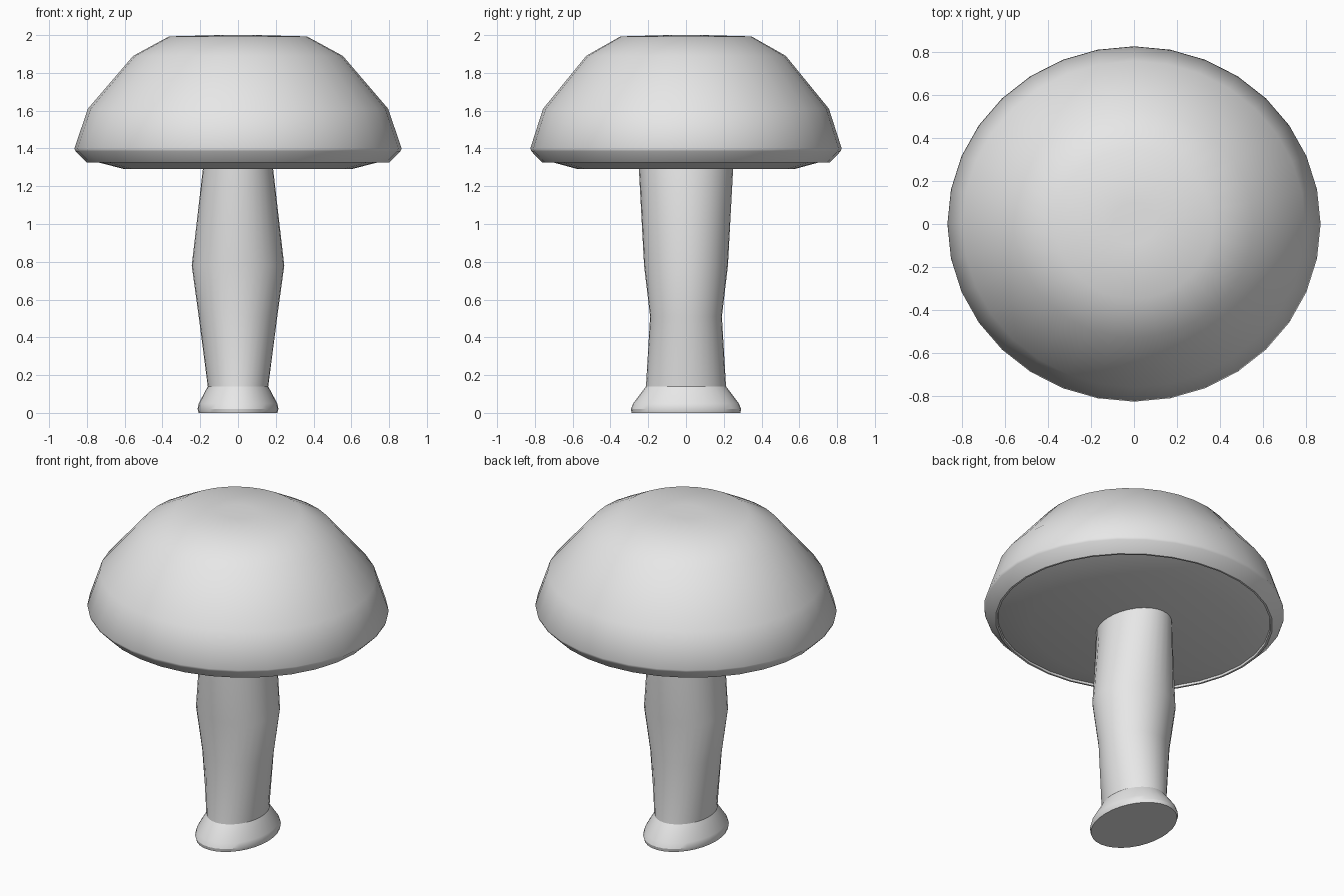
import bpy
import bmesh
import math

cube = bpy.data.objects.get("Cube")
if cube:
    bpy.data.objects.remove(cube, do_unlink=True)

SIDES = 32

grey = bpy.data.materials.new("plain light grey")
grey.use_nodes = True
colour = (0.8, 0.8, 0.8, 1)
grey.diffuse_color = colour
grey.node_tree.nodes["Principled BSDF"].inputs["Base Color"].default_value = colour


def lathe(name, rings, smooth_angle):
    """Stack elliptical rings (x radius, y radius, z) and cap both ends."""
    bm = bmesh.new()
    loops = []
    for rx, ry, z in rings:
        angles = [2 * math.pi * i / SIDES for i in range(SIDES)]
        loops.append([bm.verts.new((rx * math.cos(a), ry * math.sin(a), z)) for a in angles])
    for low, high in zip(loops, loops[1:]):
        for i in range(SIDES):
            j = (i + 1) % SIDES
            bm.faces.new((low[i], low[j], high[j], high[i]))
    bm.faces.new(loops[0][::-1])
    bm.faces.new(loops[-1])
    bmesh.ops.recalc_face_normals(bm, faces=bm.faces)
    mesh = bpy.data.meshes.new(name)
    bm.to_mesh(mesh)
    bm.free()
    mesh.materials.append(grey)
    obj = bpy.data.objects.new(name, mesh)
    bpy.context.collection.objects.link(obj)
    bpy.ops.object.select_all(action='DESELECT')
    obj.select_set(True)
    bpy.context.view_layer.objects.active = obj
    bpy.ops.object.shade_smooth_by_angle(angle=math.radians(smooth_angle))
    return obj


# Cap: shallow raised underside, small lip, rounded rim and dome
cap_profile = [
    (0.60, 1.29), (0.785, 1.338), (0.788, 1.325), (0.80, 1.325),
    (0.86, 1.385), (0.866, 1.4), (0.795, 1.61), (0.555, 1.89),
    (0.365, 1.993), (0.10, 2.0),
]
lathe("mushroom_cap", [(r, r * 0.952, z) for r, z in cap_profile], 45)

# Stem: oval, with a flared foot and a bulge halfway up
stem_rings = [
    (0.208, 0.288, 0), (0.214, 0.292, 0.02), (0.208, 0.28, 0.05),
    (0.16, 0.212, 0.14), (0.208, 0.19, 0.51), (0.245, 0.222, 0.78),
    (0.185, 0.25, 1.30),
]
lathe("mushroom_stem", stem_rings, 30)
